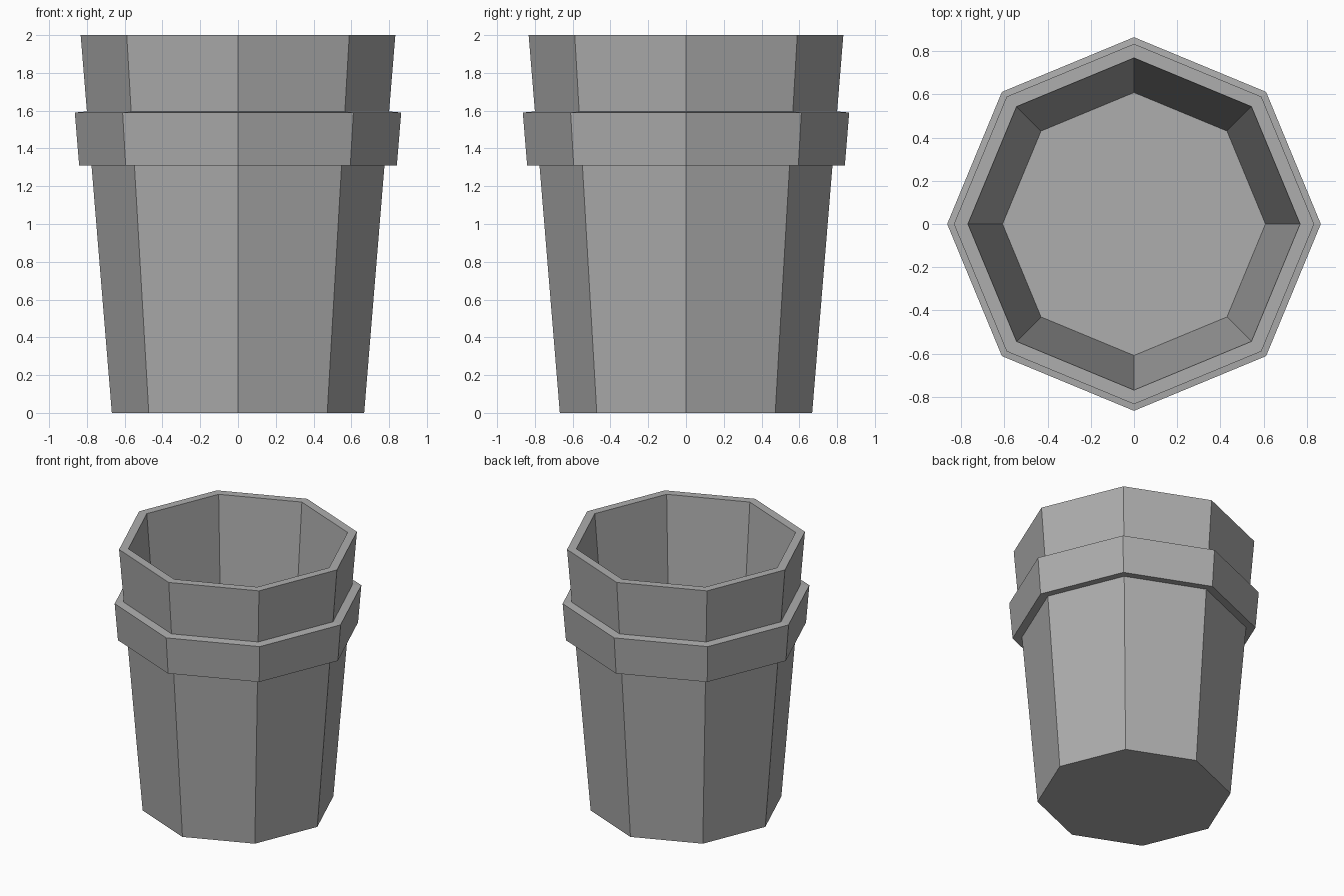
import bpy, bmesh
from math import cos, sin, pi

if "Cube" in bpy.data.objects:
    bpy.data.objects.remove(bpy.data.objects["Cube"])

SIDES = 8

def lathe(name, profile):
    """Revolve (radius, z) points into a faceted solid, capped at both ends."""
    bm = bmesh.new()
    rings = [[bm.verts.new((r * cos(2 * pi * i / SIDES), r * sin(2 * pi * i / SIDES), z))
              for i in range(SIDES)] for r, z in profile]
    for a, b in zip(rings, rings[1:]):
        for i in range(SIDES):
            j = (i + 1) % SIDES
            bm.faces.new((a[i], a[j], b[j], b[i]))
    bm.faces.new(rings[0][::-1])
    bm.faces.new(rings[-1])
    bmesh.ops.recalc_face_normals(bm, faces=bm.faces)
    mesh = bpy.data.meshes.new(name)
    bm.to_mesh(mesh)
    bm.free()
    obj = bpy.data.objects.new(name, mesh)
    bpy.context.collection.objects.link(obj)
    return obj

# Tapered octagonal pot: outer wall, raised band, rim, inner wall, floor
pot = lathe("pot", [
    (0.668, 0.0),
    (0.776, 1.316), (0.841, 1.31),   # underside of band
    (0.864, 1.59), (0.80, 1.596),    # top of band
    (0.833, 2.0), (0.768, 2.0),      # rim
    (0.608, 0.06),                   # inner floor
])

# Dark grey material
grey = bpy.data.materials.new("dark_grey")
grey.diffuse_color = (0.42, 0.42, 0.42, 1)
grey.use_nodes = True
grey.node_tree.nodes["Principled BSDF"].inputs["Base Color"].default_value = grey.diffuse_color
pot.data.materials.append(grey)
